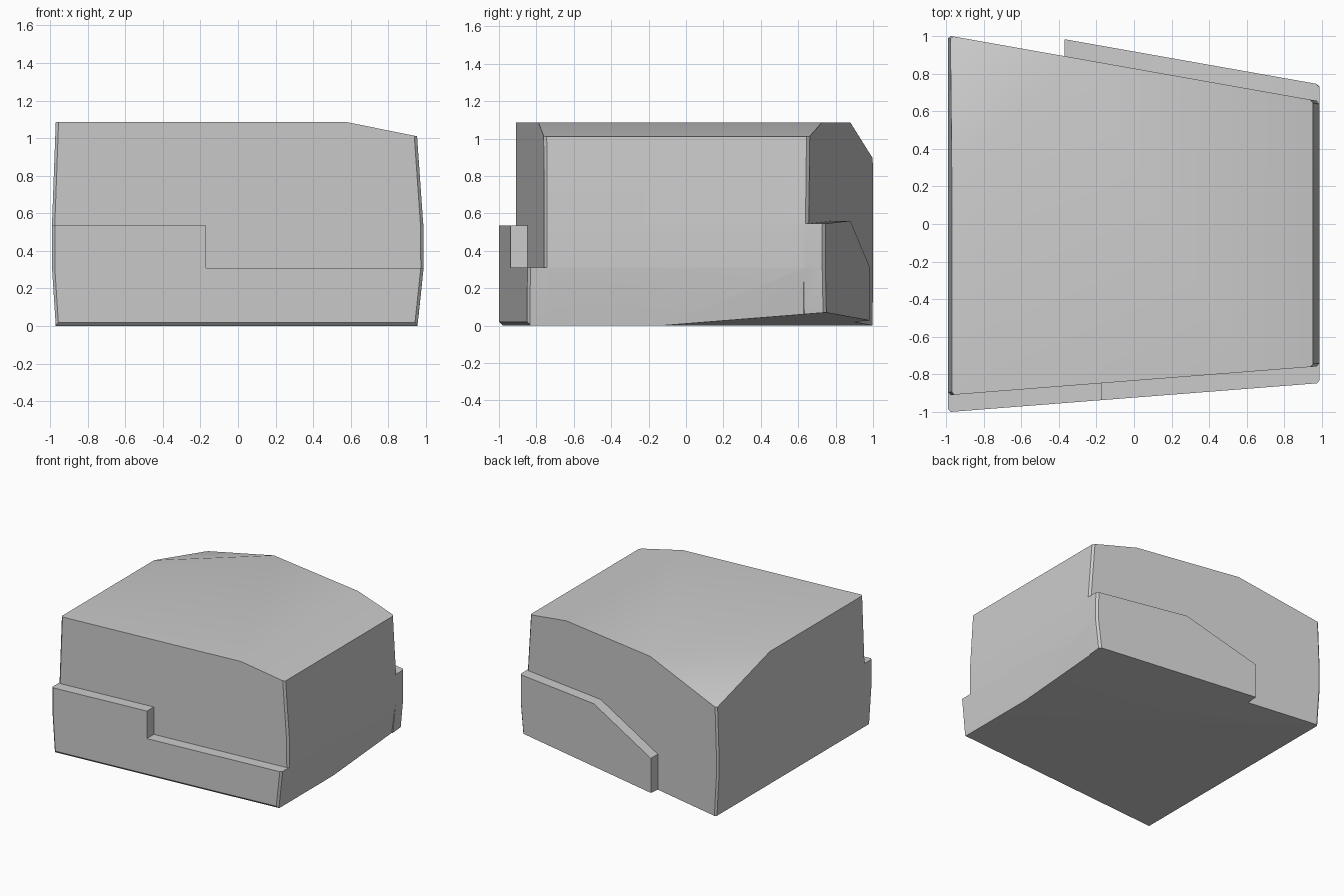
import bpy, bmesh

if "Cube" in bpy.data.objects:
    bpy.data.objects.remove(bpy.data.objects["Cube"])

# Side walls bulge slightly: half-width by height
LEVELS = [(0.0, -0.97, 0.955), (0.31, -0.99, 0.988), (0.54, -0.99, 0.986), (1.085, -0.97, 0.948)]


def side(z, right):
    k = 2 if right else 1
    for a, b in zip(LEVELS, LEVELS[1:]):
        if z <= b[0]:
            return a[k] + (b[k] - a[k]) * (z - a[0]) / (b[0] - a[0])
    return LEVELS[-1][k]


def front_y(x):
    return -0.834 + 0.078 * x


def back_y(x):
    return 0.828 - 0.177 * x


def base_z(x, y):
    # underside lifts gently towards the back right corner
    line = -0.13 + (0.955 - x) * 1.13 / 1.925
    return max(0.0, 0.0795 * (y - line))


def finish(name, bm):
    # small bevel on the upright outer corners
    bmesh.ops.recalc_face_normals(bm, faces=bm.faces[:])
    corners = []
    for e in bm.edges:
        d = (e.verts[1].co - e.verts[0].co).normalized()
        m = (e.verts[0].co + e.verts[1].co) / 2
        if abs(d.z) > 0.9 and abs(m.x) > 0.9:
            corners.append(e)
    bmesh.ops.bevel(bm, geom=corners, offset=0.015, segments=1, affect='EDGES')
    bmesh.ops.recalc_face_normals(bm, faces=bm.faces[:])
    me = bpy.data.meshes.new(name)
    bm.to_mesh(me)
    bm.free()
    ob = bpy.data.objects.new(name, me)
    bpy.context.collection.objects.link(ob)
    return ob


# Body: convex block with sloped right roof, cut back left corner, lifted underside
pts = []
for right in (False, True):
    for z in (0.0, 0.31, 0.54):
        x = side(z, right)
        for fy in (front_y, back_y):
            y = fy(x)
            pts.append((x, y, max(z, base_z(x, y))))
pts.append((0.955, -0.13, 0))
xt = side(1.085, False)
xr = side(1.01, True)
xc = side(0.89, False)
pts += [(xt, front_y(xt), 1.085), (xt, 0.30, 1.085), (xc, back_y(xc), 0.89),
        (-0.29, back_y(-0.29), 1.085)]
for fy in (front_y, back_y):
    pts += [(0.58, fy(0.58), 1.085), (xr, fy(xr), 1.01)]
bm = bmesh.new()
for p in pts:
    bm.verts.new(p)
hull = bmesh.ops.convex_hull(bm, input=bm.verts[:])
bmesh.ops.delete(bm, geom=[v for v in bm.verts if not v.link_faces], context='VERTS')
bmesh.ops.dissolve_limit(bm, angle_limit=0.01, verts=bm.verts[:], edges=bm.edges[:])
body = finish("body", bm)


def panel(name, profile, fy, outward):
    # raised panel following the slanted wall; z = None sits on the underside
    bm = bmesh.new()
    rings = []
    for off in (-0.04 * outward, 0.09 * outward):
        ring = []
        for x, z in profile:
            y = fy(x) + off
            ring.append(bm.verts.new((x, y, base_z(x, y) if z is None else z)))
        rings.append(ring)
    bm.faces.new(rings[0])
    bm.faces.new(rings[1])
    n = len(profile)
    for i in range(n):
        j = (i + 1) % n
        bm.faces.new((rings[0][i], rings[0][j], rings[1][j], rings[1][i]))
    if outward < 0:
        low = [e for e in bm.edges if all(v in rings[1] and v.co.z < 0.001 for v in e.verts)]
        bmesh.ops.bevel(bm, geom=low, offset=0.02, segments=1, affect='EDGES')
    return finish(name, bm)


# Stepped front panel and sloped back panel
front = panel("front_panel", [(-0.97, None), (0.955, None), (0.988, 0.31), (-0.17, 0.31),
                              (-0.17, 0.535), (-0.99, 0.535), (-0.99, 0.31)], front_y, -1)
back = panel("back_panel", [(0.962, None), (0.988, 0.31), (0.986, 0.545), (0.22, 0.56),
                            (-0.37, 0.31), (-0.37, None)], back_y, 1)

# Merge the panels into one shell
bpy.context.view_layer.objects.active = body
body.select_set(True)
for part in (front, back):
    mod = body.modifiers.new("union", 'BOOLEAN')
    mod.operation = 'UNION'
    mod.solver = 'EXACT'
    mod.object = part
    bpy.ops.object.modifier_apply(modifier=mod.name)
    bpy.data.objects.remove(part)
bpy.ops.object.shade_smooth_by_angle(angle=0.5)
